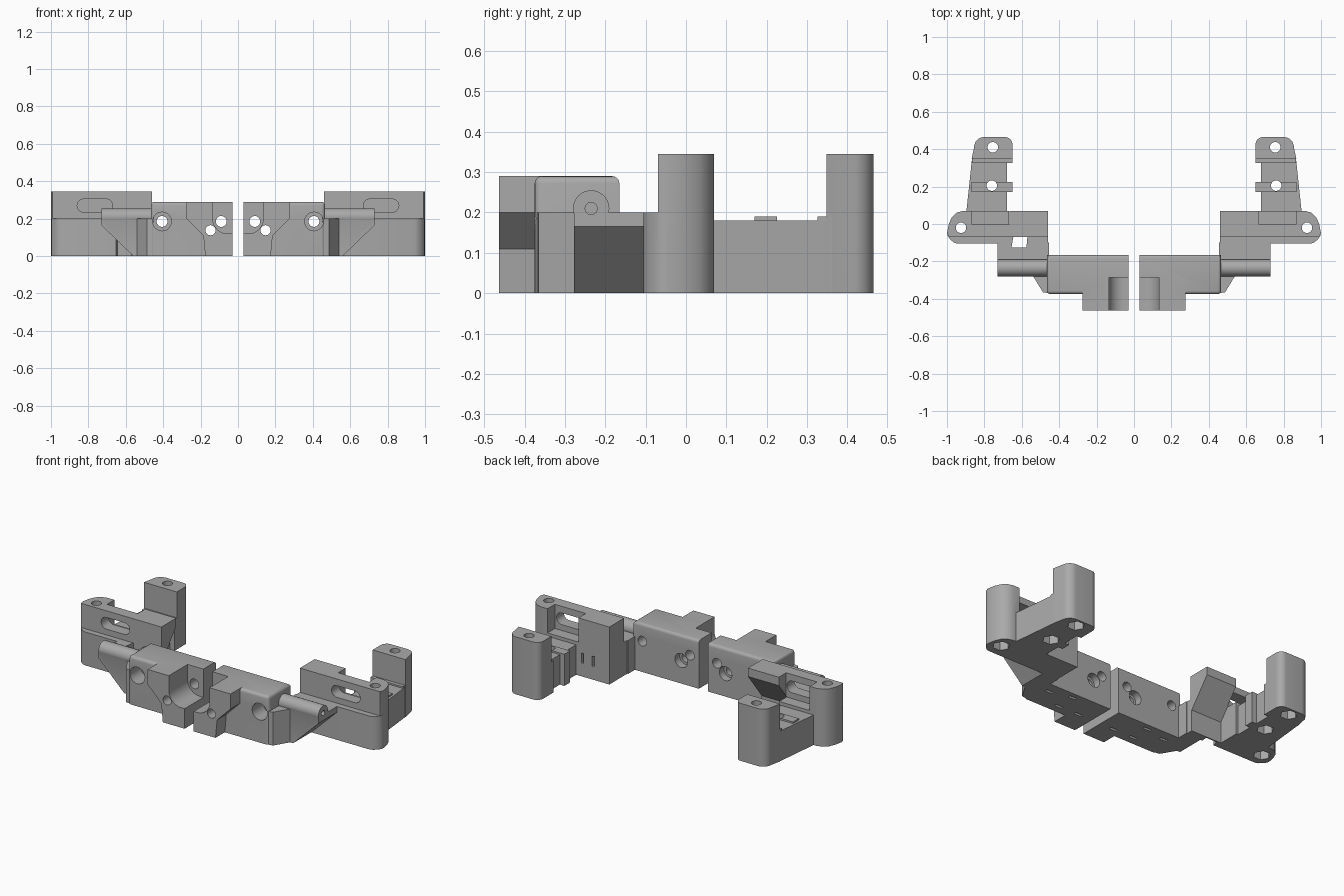
import bpy, bmesh
from math import sin, cos, pi, radians

if "Cube" in bpy.data.objects:
    bpy.data.objects.remove(bpy.data.objects["Cube"])

grey = bpy.data.materials.new("plain grey")
grey.use_nodes = True
grey.diffuse_color = (0.4, 0.4, 0.4, 1)
grey.node_tree.nodes["Principled BSDF"].inputs["Base Color"].default_value = (0.4, 0.4, 0.4, 1)

PLACE = {"x": lambda u, v, w: (w, u, v),
         "y": lambda u, v, w: (u, w, v),
         "z": lambda u, v, w: (u, v, w)}


def prism(name, side, axis, pts, a, b, round_edges=None):
    """Extrude a 2D outline along an axis; side mirrors it across x."""
    bm = bmesh.new()
    put = PLACE[axis]
    low, high = [[bm.verts.new(put(u, v, w)) for u, v in pts] for w in (a, b)]
    bm.faces.new(low)
    bm.faces.new(high)
    n = len(pts)
    for i in range(n):
        j = (i + 1) % n
        bm.faces.new((low[i], low[j], high[j], high[i]))
    if round_edges:
        edges = [e for e in bm.edges if round_edges((e.verts[0].co + e.verts[1].co) / 2)]
        bmesh.ops.bevel(bm, geom=edges, offset=0.018, segments=4, profile=0.5, affect="EDGES")
    for v in bm.verts:
        v.co.x *= side
    bmesh.ops.recalc_face_normals(bm, faces=bm.faces)
    me = bpy.data.meshes.new(name)
    bm.to_mesh(me)
    bm.free()
    me.materials.append(grey)
    ob = bpy.data.objects.new(name, me)
    bpy.context.collection.objects.link(ob)
    return ob


def rect(u0, u1, v0, v1):
    return [(u0, v0), (u1, v0), (u1, v1), (u0, v1)]


def arc(u, v, r, start=0, end=360, n=24):
    count = n if end - start == 360 else n + 1
    return [(u + r * cos(radians(start + (end - start) * i / n)),
             v + r * sin(radians(start + (end - start) * i / n))) for i in range(count)]


def combine(ob, others, operation):
    """Apply booleans to a part and remove the helper objects."""
    bpy.context.view_layer.objects.active = ob
    for other in others:
        other.hide_render = True
        mod = ob.modifiers.new("cut", "BOOLEAN")
        mod.operation = operation
        mod.solver = "EXACT"
        mod.object = other
        bpy.ops.object.modifier_apply(modifier=mod.name)
        bpy.data.objects.remove(other)


def finish(ob):
    for o in bpy.context.selected_objects:
        o.select_set(False)
    ob.select_set(True)
    bpy.context.view_layer.objects.active = ob
    bpy.ops.object.shade_smooth_by_angle(angle=radians(35))


for s, word in ((1, "left"), (-1, "right")):
    def part(name, axis, pts, a, b, rule=None):
        return prism(word + "_" + name, s, axis, pts, a, b, rule)

    # Centre block with rounded upper edges, and its front boss
    core = part("centre_block", "z", rect(0.03, 0.465, -0.375, -0.165), 0, 0.29,
                lambda c: (c.z > 0.28 and c.x > 0.1) or (c.x > 0.46 and c.y < -0.37))
    boss = [(0.03, 0), (0.175, 0), (0.185, 0.11), (0.275, 0.2), (0.275, 0.29), (0.03, 0.29)]
    combine(core, [part("boss", "y", boss, -0.463, -0.3)], "UNION")
    recess = [(0.01, 0.12)] + arc(0.055, 0.2, 0.08, -90, 0, 10) + [(0.135, 0.32), (0.01, 0.32)]
    cuts = [part("recess", "y", recess, -0.5, -0.285)]
    for x, z, r, y0, y1 in ((0.09, 0.185, 0.029, -0.5, -0.1),
                            (0.147, 0.138, 0.027, -0.5, -0.1),
                            (0.147, 0.138, 0.042, -0.21, -0.1),
                            (0.406, 0.185, 0.05, -0.5, -0.27),
                            (0.406, 0.185, 0.029, -0.5, -0.1)):
        cuts.append(part("hole", "y", arc(x, z, r), y0, y1))
    # Small slots in the underside
    for x, y in ((0.1, -0.33), (0.24, -0.33), (0.24, -0.21), (0.38, -0.24)):
        cuts.append(part("slot", "z", rect(x, x + 0.05, y, y + 0.016), -0.05, 0.05))
    combine(core, cuts, "DIFFERENCE")
    finish(core)

    # Linking arm, tapered web and round rod
    arm = [(0.455, 0), (0.56, 0), (0.73, 0.165), (0.73, 0.2), (0.455, 0.2)]
    link = part("link_arm", "y", arm, -0.278, -0.1)
    rod = part("rod", "x", arc(-0.235, 0.21, 0.045, n=32), 0.45, 0.73)
    web = part("web", "z", [(0.455, -0.37), (0.487, -0.365), (0.545, -0.27), (0.455, -0.25)], 0, 0.2)
    combine(link, [rod, web], "UNION")
    combine(link, [part("bore", "x", arc(-0.235, 0.21, 0.015), 0.6, 0.8)], "DIFFERENCE")

    # Side bracket: base, upper wall, inner block and rounded end post
    end = [(0.999, -0.045), (0.99, 0.0), (0.975, 0.035), (0.95, 0.06), (0.915, 0.07)]
    base = part("side_bracket", "z",
                [(0.46, -0.105), (0.945, -0.105), (0.965, -0.098), (0.985, -0.08), (0.997, -0.062)]
                + end + [(0.46, 0.07)], 0, 0.2)
    wall = part("upper_wall", "z", rect(0.46, 0.93, -0.07, 0.0), 0.15, 0.345)
    block = part("inner_block", "z", rect(0.46, 0.665, -0.07, 0.07), 0.15, 0.345)
    post = part("end_post", "z", [(0.87, -0.07), (0.992, -0.07)] + end + [(0.87, 0.07)], 0.15, 0.345)

    # Rear leg with cross ribs and a tall post
    leg = part("rear_leg", "z", [(0.68, 0.03), (0.9, 0.03), (0.865, 0.36), (0.68, 0.36)], 0, 0.18)
    rib = part("rib", "z", rect(0.65, 0.868, 0.17, 0.225), 0, 0.19)
    rear_rib = part("rear_rib", "z", rect(0.65, 0.866, 0.326, 0.36), 0, 0.19)
    rear = part("rear_post", "z", [(0.65, 0.348), (0.868, 0.348)]
                + arc(0.80, 0.41, 0.055, 0, 90, 8)
                + arc(0.69, 0.425, 0.04, 90, 180, 8), 0, 0.345)
    combine(base, [wall, block, post, leg, rib, rear_rib, rear], "UNION")

    # Wall slot, screw holes and hexagonal nut pockets
    slot = arc(0.825, 0.27, 0.035, -90, 90, 10) + arc(0.705, 0.27, 0.035, 90, 270, 10)
    cuts = [part("wall_slot", "y", slot, -0.2, 0.2)]
    for x, y in ((0.925, -0.02), (0.76, 0.205), (0.755, 0.41)):
        cuts.append(part("screw_hole", "z", arc(x, y, 0.028), -0.1, 0.5))
        cuts.append(part("nut_pocket", "z", arc(x, y, 0.048, n=6), -0.1, 0.06))
    if s > 0:
        for x in (0.56, 0.63):
            cuts.append(part("back_slot", "y", rect(x, x + 0.016, 0.08, 0.14), 0.0, 0.2))
    else:
        # Overhanging inner block and a square opening on this side only
        cuts.append(part("overhang", "x", [(0.09, 0.32), (-0.06, 0.13), (-0.06, -0.02),
                                           (0.09, -0.02)], 0.4, 0.667))
    combine(base, cuts, "DIFFERENCE")
    if s < 0:
        opening = [(0.575, -0.125), (0.655, -0.125), (0.645, -0.068), (0.57, -0.068)]
        for ob in (base, link):
            combine(ob, [part("opening", "z", opening, -0.1, 0.3)], "DIFFERENCE")
    finish(link)
    finish(base)
